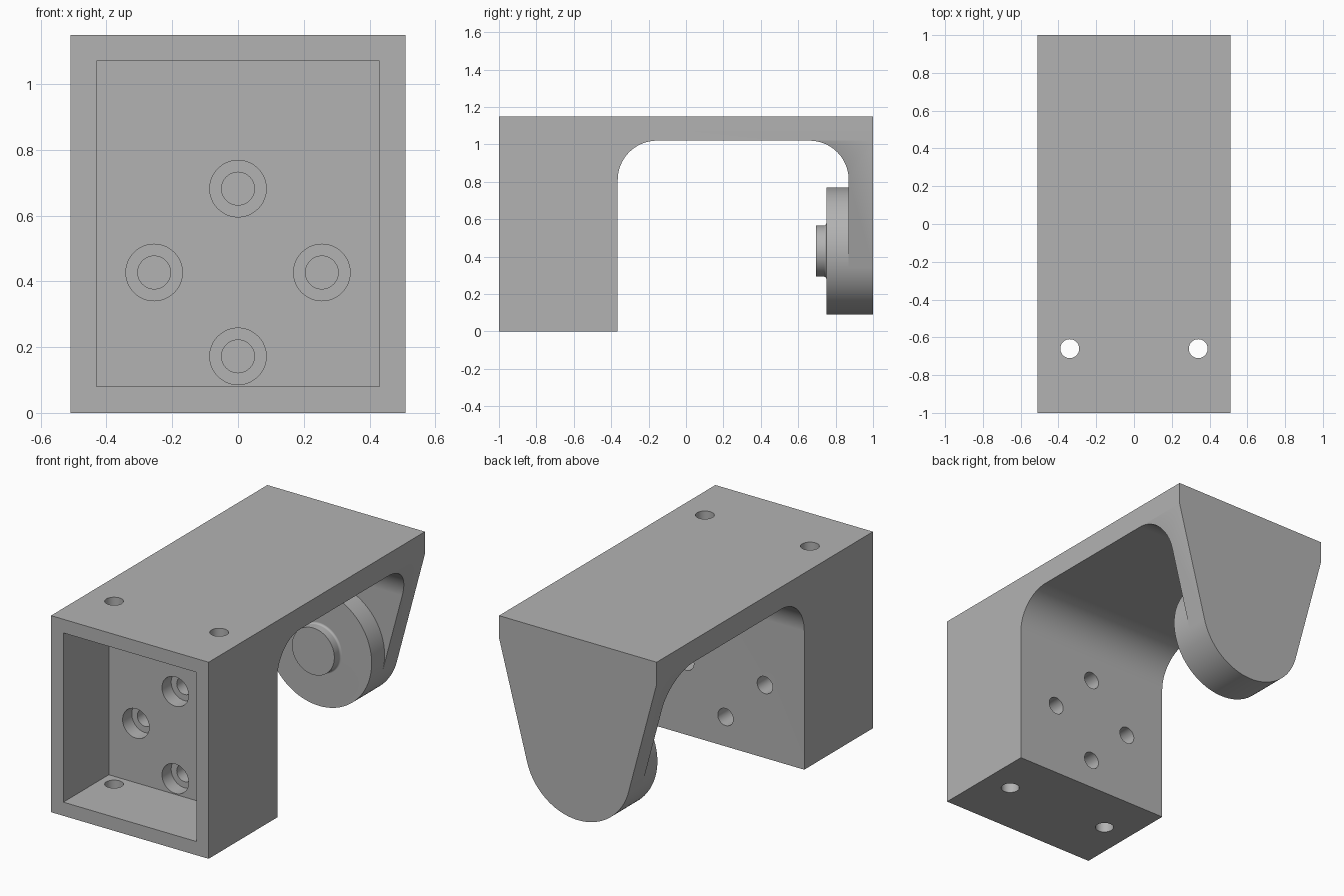
import bpy, bmesh, math
from mathutils import Vector

cube = bpy.data.objects.get("Cube")
if cube:
    bpy.data.objects.remove(cube, do_unlink=True)

grey = bpy.data.materials.new("matte_grey")
grey.use_nodes = True
grey.diffuse_color = (0.45, 0.45, 0.45, 1)
grey.node_tree.nodes["Principled BSDF"].inputs["Base Color"].default_value = (0.45, 0.45, 0.45, 1)


def arc(cx, cy, r, start, end, steps=24):
    """Points of an arc, angles in degrees."""
    angles = [math.radians(start + (end - start) * i / steps) for i in range(steps + 1)]
    return [(cx + r * math.cos(a), cy + r * math.sin(a)) for a in angles]


def prism(name, outline, place, low, high):
    """Extrude a 2D outline; place(u, v, depth) gives the 3D point."""
    bm = bmesh.new()
    face = bm.faces.new([bm.verts.new(place(u, v, low)) for u, v in outline])
    ext = bmesh.ops.extrude_face_region(bm, geom=[face])
    shift = Vector(place(0, 0, high)) - Vector(place(0, 0, low))
    bmesh.ops.translate(bm, vec=shift, verts=[g for g in ext["geom"] if isinstance(g, bmesh.types.BMVert)])
    bmesh.ops.recalc_face_normals(bm, faces=bm.faces)
    mesh = bpy.data.meshes.new(name)
    bm.to_mesh(mesh)
    bm.free()
    mesh.materials.append(grey)
    ob = bpy.data.objects.new(name, mesh)
    bpy.context.collection.objects.link(ob)
    return ob


def along_x(u, v, d): return (d, u, v)
def along_y(u, v, d): return (u, d, v)
def along_z(u, v, d): return (u, v, d)


def rect(x, low, high):
    return [(-x, low), (x, low), (x, high), (-x, high)]


def circle(cx, cy, r):
    return arc(cx, cy, r, 0, 360, 48)[:-1]


def select_only(ob):
    bpy.ops.object.select_all(action="DESELECT")
    ob.select_set(True)
    bpy.context.view_layer.objects.active = ob


def combine(target, tool, operation):
    tool.hide_render = True
    mod = target.modifiers.new(operation, "BOOLEAN")
    mod.operation, mod.object, mod.solver = operation, tool, "EXACT"
    select_only(target)
    bpy.ops.object.modifier_apply(modifier=mod.name)
    bpy.data.objects.remove(tool, do_unlink=True)


def smooth(ob):
    select_only(ob)
    bpy.ops.object.shade_smooth_by_angle(angle=math.radians(30))
    mod = ob.modifiers.new("flat_face_normals", "WEIGHTED_NORMAL")
    mod.keep_sharp = True


# Main dimensions
W, H = 0.51, 1.15
WALL, ARM, UNDER, FILLET = -0.365, 0.87, 1.02, 0.21
HUB_Z, HUB_R = 0.43, 0.34

# Bracket side profile: box, bridge with filleted underside, hanging arm
profile = [(-1, H), (-1, 0), (WALL, 0)]
profile += arc(WALL + FILLET, UNDER - FILLET, FILLET, 180, 90)
profile += arc(ARM - FILLET, UNDER - FILLET, FILLET, 90, 0)
profile += [(ARM, 0), (1, 0), (1, H)]
bracket = prism("bracket", profile, along_x, -W, W)

# Arm outline: tapered sides tangent to a round end
dx, dz = W, UNDER - HUB_Z
tangent = math.degrees(math.atan2(dz, dx) - math.acos(HUB_R / math.hypot(dx, dz)))
round_end = arc(0, HUB_Z, HUB_R, tangent, -180 - tangent, 64)
big = 0.8
outside = [(big, UNDER), (W, UNDER)] + round_end + [(-W, UNDER), (-big, UNDER), (-big, -0.3), (big, -0.3)]
combine(bracket, prism("arm_cutter", outside, along_y, 0.2, 1.2), "DIFFERENCE")

# Open pocket in the front box
POCKET = -0.58
combine(bracket, prism("pocket_cutter", rect(0.43, 0.08, 1.07), along_y, -1.2, POCKET), "DIFFERENCE")

# Counterbored mounting holes through the inner wall
for x, z in [(0, 0.682), (0, 0.172), (-0.255, 0.427), (0.255, 0.427)]:
    combine(bracket, prism("bore_cutter", circle(x, z, 0.086), along_y, POCKET - 0.1, POCKET + 0.085), "DIFFERENCE")
    combine(bracket, prism("hole_cutter", circle(x, z, 0.05), along_y, POCKET - 0.1, WALL + 0.1), "DIFFERENCE")

# Vertical holes through roof and floor
for x in (-0.34, 0.34):
    combine(bracket, prism("screw_cutter", circle(x, -0.66, 0.05), along_z, -0.2, H + 0.2), "DIFFERENCE")
smooth(bracket)

# Hub disc and small spigot, turned about the y axis with a fine fillet at the step
turned = [(0, ARM), (HUB_R, ARM), (HUB_R, 0.75)]
turned += arc(0.149, 0.738, 0.012, 90, 180, 6) + [(0.137, 0.695), (0, 0.695)]
bm = bmesh.new()
verts = [bm.verts.new((r, y, HUB_Z)) for r, y in turned]
edges = [bm.edges.new(pair) for pair in zip(verts, verts[1:])]
bmesh.ops.spin(bm, geom=verts + edges, cent=(0, 0, HUB_Z), axis=(0, 1, 0), angle=math.tau, steps=96)
bmesh.ops.remove_doubles(bm, verts=bm.verts, dist=0.0005)
bmesh.ops.recalc_face_normals(bm, faces=bm.faces)
mesh = bpy.data.meshes.new("hub")
bm.to_mesh(mesh)
bm.free()
mesh.materials.append(grey)
hub = bpy.data.objects.new("hub", mesh)
bpy.context.collection.objects.link(hub)
smooth(hub)
